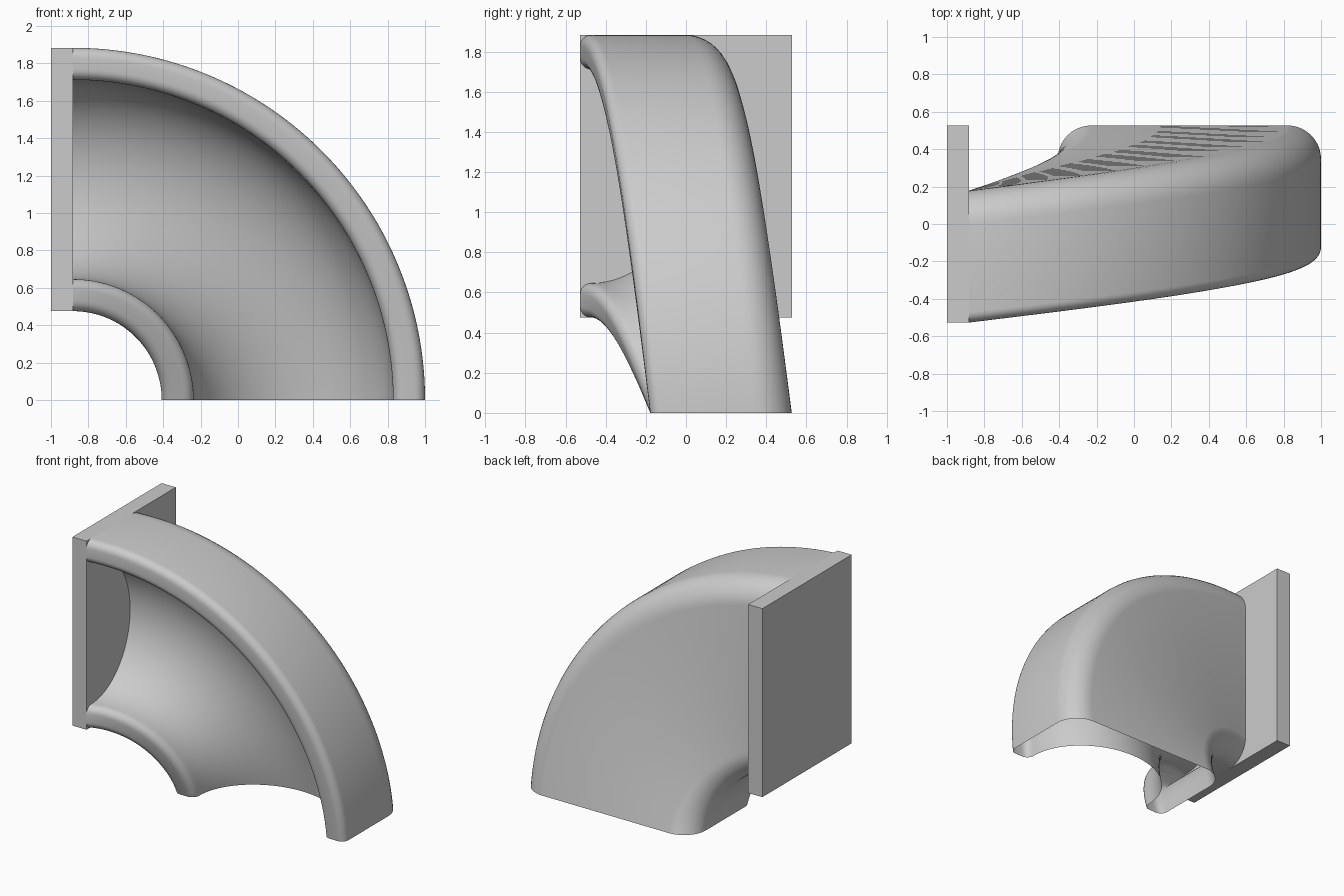
import bpy, bmesh
from math import sin, cos, pi, radians

if "Cube" in bpy.data.objects:
    bpy.data.objects.remove(bpy.data.objects["Cube"])

CX = -0.883            # sweep axis (runs along y through x = CX, z = 0)
R_MID, HALF = 1.179, 0.704
FRONT, BACK, SHIFT = -0.527, 0.178, 0.349
STEPS = 72


def arc(cx, cy, rx, ry, a0, a1, n):
    return [(cx + rx * cos(radians(a0 + (a1 - a0) * i / n)),
             cy + ry * sin(radians(a0 + (a1 - a0) * i / n))) for i in range(n + 1)]


# Half cross-section: groove, rounded lip, outer wall, rounded back corner
lip = 0.055
half = arc(0, FRONT + lip, 0.533, 0.46, 90, 0, 20)
half += arc(0.533 + lip, FRONT + lip, lip, lip, 180, 270, 6)[1:]
half += arc(HALF - lip, FRONT + lip, lip, lip, 270, 360, 6)
half += arc(HALF - 0.18, BACK - 0.18, 0.18, 0.18, 0, 90, 10)
profile = half + [(-x, y) for x, y in reversed(half[1:])]

# Hollow chute: the section swept a quarter turn while drifting in y, end left open
bm = bmesh.new()
rings = []
for i in range(STEPS + 1):
    t = i / STEPS
    a = pi / 2 * (1 - t)
    rings.append([bm.verts.new((CX + (R_MID + p) * cos(a), y + SHIFT * t,
                                (R_MID + p) * sin(a))) for p, y in profile])
n = len(profile)
for r0, r1 in zip(rings, rings[1:]):
    for j in range(n):
        k = (j + 1) % n
        bm.faces.new((r0[j], r0[k], r1[k], r1[j]))

# Make the faces point outward (outer wall must face +z at the top)
bm.normal_update()
top = max(bm.faces, key=lambda f: f.calc_center_median().z)
if top.normal.z < 0:
    bmesh.ops.reverse_faces(bm, faces=bm.faces[:])
mesh = bpy.data.meshes.new("curved_chute")
bm.to_mesh(mesh)
bm.free()
chute = bpy.data.objects.new("curved_chute", mesh)
bpy.context.collection.objects.link(chute)
bpy.context.view_layer.objects.active = chute
chute.select_set(True)
bpy.ops.object.shade_smooth_by_angle(angle=radians(30))

# Flat mounting plate closing the upper end
bpy.ops.mesh.primitive_cube_add(size=1, location=((-1 + CX) / 2, 0, R_MID))
plate = bpy.context.object
plate.name = "end_plate"
plate.scale = (CX + 1, 2 * -FRONT, 2 * HALF)
